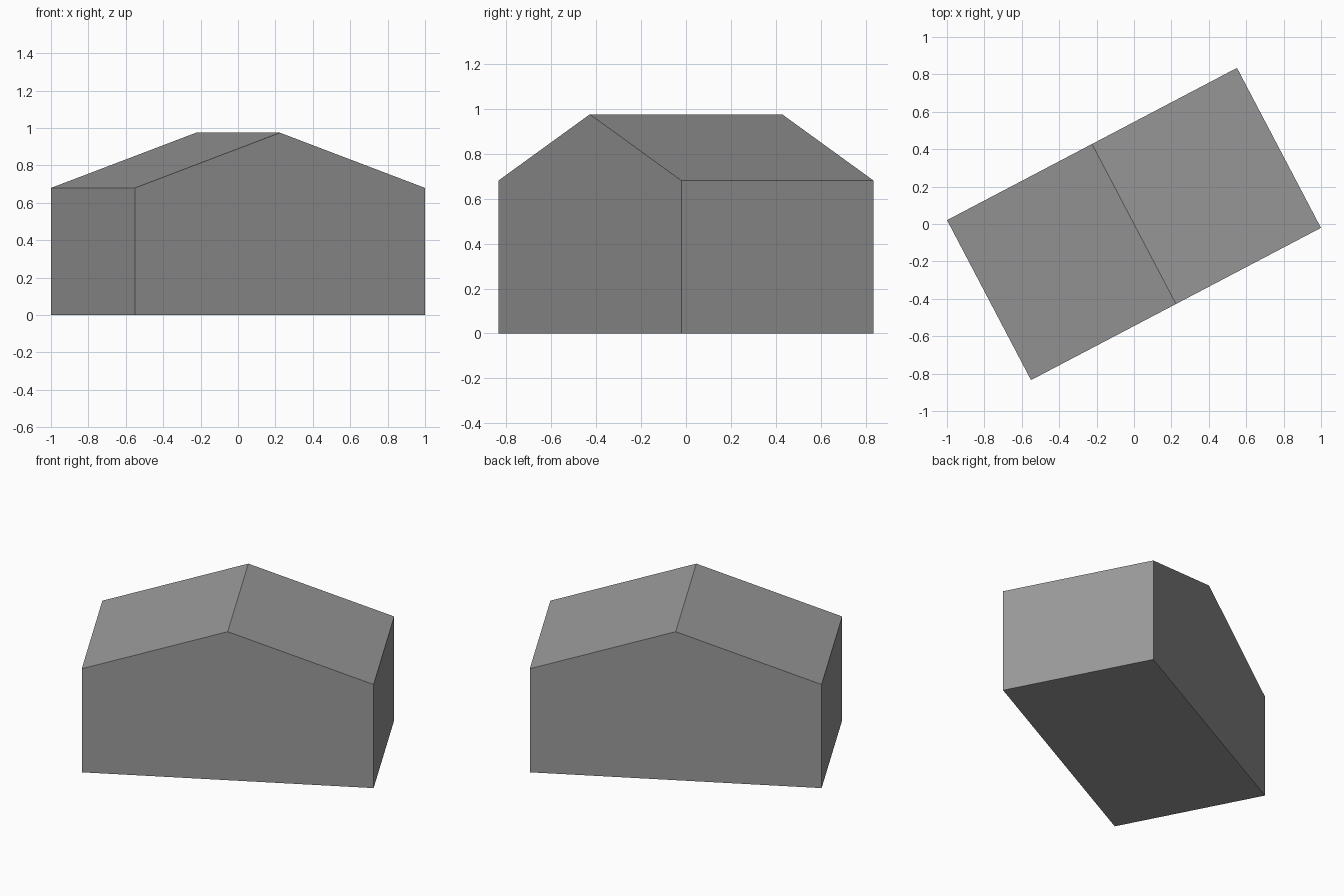
import bpy
import bmesh
from math import radians
from mathutils import Matrix, Vector

cube = bpy.data.objects.get("Cube")
if cube:
    bpy.data.objects.remove(cube, do_unlink=True)

HALF_SPAN = 0.8755   # ridge to eave, across the gable
HALF_DEPTH = 0.483   # centre to gable wall, along the ridge
EAVE_Z = 0.68
RIDGE_Z = 0.975
TURN = radians(27.7)

# Single grey finish
grey = bpy.data.materials.new("plain grey")
grey.use_nodes = True
colour = (0.32, 0.32, 0.32, 1.0)
grey.diffuse_color = colour
grey.node_tree.nodes["Principled BSDF"].inputs["Base Color"].default_value = colour

# Gable outline extruded along the ridge
outline = [(-HALF_SPAN, 0), (HALF_SPAN, 0), (HALF_SPAN, EAVE_Z),
           (0, RIDGE_Z), (-HALF_SPAN, EAVE_Z)]
bm = bmesh.new()
gable = bm.faces.new([bm.verts.new((x, -HALF_DEPTH, z)) for x, z in outline])
result = bmesh.ops.extrude_face_region(bm, geom=[gable], use_keep_orig=True)
far_verts = [g for g in result["geom"] if isinstance(g, bmesh.types.BMVert)]
bmesh.ops.translate(bm, verts=far_verts, vec=Vector((0, 2 * HALF_DEPTH, 0)))

# Turn the building on its plot
bmesh.ops.rotate(bm, verts=bm.verts, cent=(0, 0, 0), matrix=Matrix.Rotation(TURN, 3, "Z"))
bmesh.ops.recalc_face_normals(bm, faces=bm.faces)

mesh = bpy.data.meshes.new("gabled_building")
bm.to_mesh(mesh)
bm.free()
mesh.materials.append(grey)
building = bpy.data.objects.new("gabled_building", mesh)
bpy.context.collection.objects.link(building)
